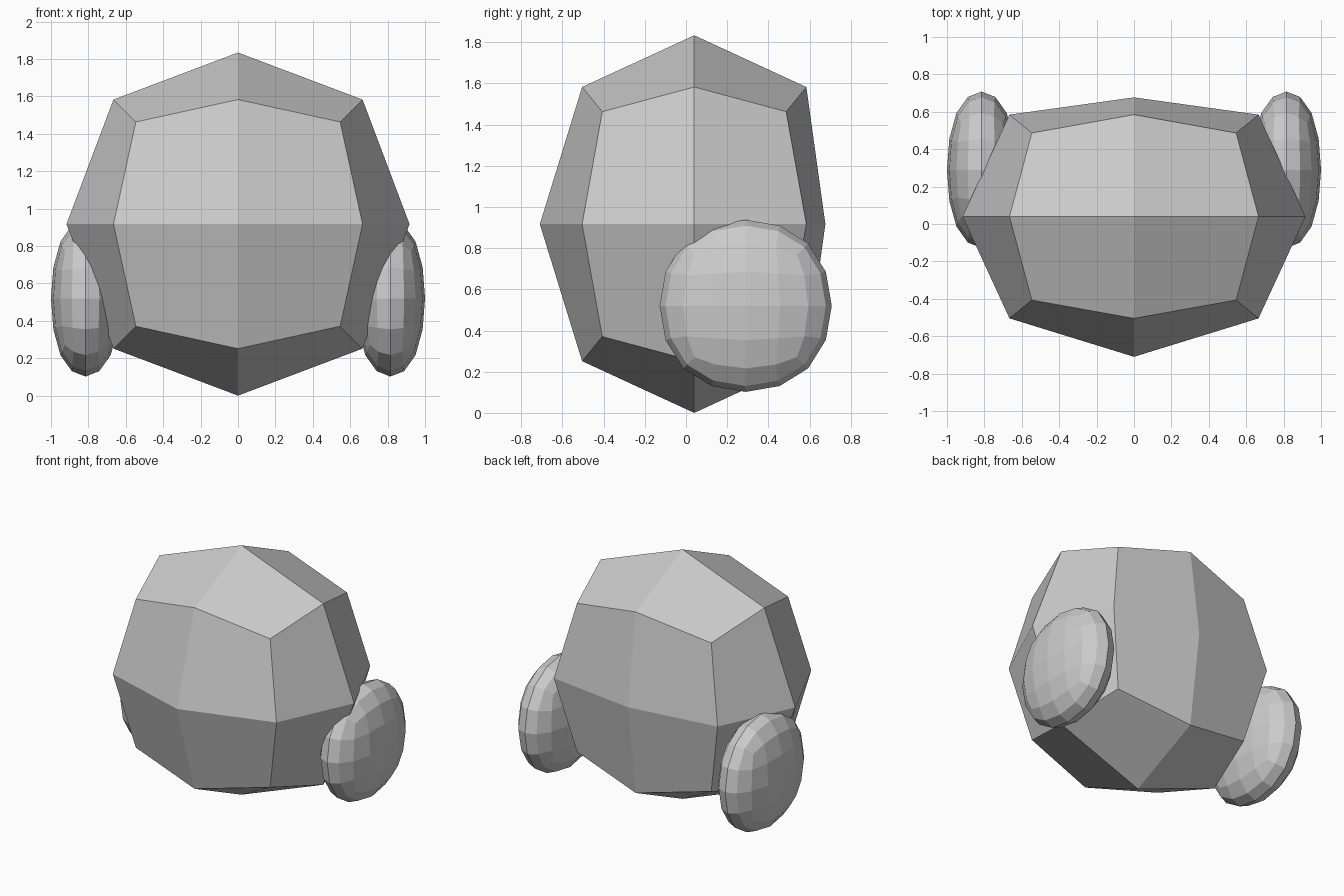
import bpy

if "Cube" in bpy.data.objects:
    bpy.data.objects.remove(bpy.data.objects["Cube"])


def rounded_cube(name, centre, half_size, levels):
    """Box rounded by subdivision, facets kept flat; half_size is the final extent."""
    bpy.ops.mesh.primitive_cube_add(size=2, location=centre)
    obj = bpy.context.object
    obj.name = name
    # a subdivided cube's face centre settles at 0.8395 of the cage
    for v in obj.data.vertices:
        v.co = [c * h / 0.8395 for c, h in zip(v.co, half_size)]
    mod = obj.modifiers.new("Round", 'SUBSURF')
    mod.levels = mod.render_levels = levels
    mod.use_limit_surface = True
    bpy.ops.object.modifier_apply(modifier=mod.name)
    bpy.ops.object.shade_flat()
    return obj


# Main body, with the middle of its back pressed in
body = rounded_cube("body", (0, 0.04, 0.917), (0.917, 0.75, 0.917), 1)
back_centre = max(body.data.vertices, key=lambda v: v.co.y)
back_centre.co.y = 0.637

# Flattened discs on either side
for side, label in ((-1, "left"), (1, "right")):
    rounded_cube("side_disc_" + label, (side * 0.815, 0.29, 0.52),
                 (0.185, 0.418, 0.418), 2)
